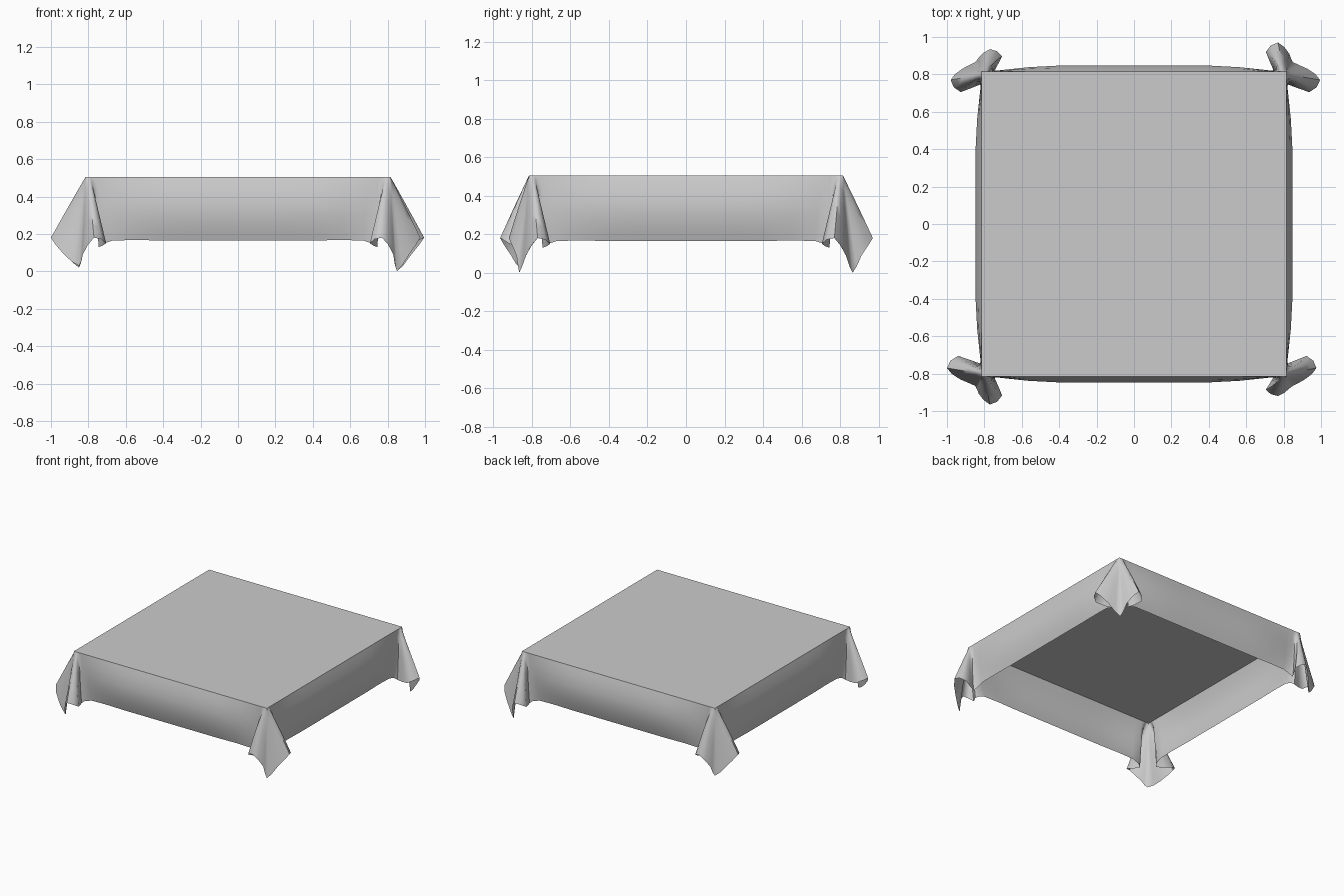
import bpy, bmesh, math
from mathutils import Vector

if "Cube" in bpy.data.objects:
    bpy.data.objects.remove(bpy.data.objects["Cube"], do_unlink=True)

TOP, HALF, HEM = 0.505, 0.815, 0.165

# Half of a corner fold: hem x, y, z and where that point sits along the table edge
FOLD = [(0.81, 0.67, HEM, 0.70), (0.825, 0.745, 0.13, 0.77),
        (0.94, 0.705, 0.15, 0.79), (1.0, 0.77, 0.18, 0.80),
        (0.93, 0.83, 0.09, 0.81)]
# Signs, reach of the two lobes, lowest point of each corner
CORNERS = [(1, 1, 0.995, 0.97, 0.0), (-1, 1, 0.98, 0.935, 0.02),
           (-1, -1, 1.0, 0.965, 0.03), (1, -1, 0.975, 0.92, 0.0)]


def corner(sx, sy, reach_x, reach_y, low):
    """Pairs of (edge point, hem point) around one corner, counter-clockwise."""
    def lobe(reach, swap):
        pts = []
        for a, b, z, e in FOLD:
            if a > HALF:
                a = HALF + (a - HALF) * (reach - HALF) / (1 - HALF)
            top, hem = (HALF, e), (a, b)
            if swap:
                top, hem = top[::-1], hem[::-1]
            pts.append((Vector((*top, TOP)), Vector((*hem, z))))
        return pts
    middle = [(Vector((HALF, HALF, TOP)), Vector((0.85, 0.865, low)))]
    pts = lobe(reach_x, False) + middle + lobe(reach_y, True)[::-1]
    if sx * sy < 0:
        pts.reverse()
    flip = Vector((sx, sy, 1))
    return [(t * flip, h * flip) for t, h in pts]


def side(start, end, steps=5):
    """Evenly spaced pairs along a straight side between two folds."""
    return [tuple(a.lerp(b, i / steps) for a, b in zip(start, end))
            for i in range(1, steps)]


def smooth_ring(points, cuts=2):
    """Closed curve through the points."""
    n, out = len(points), []
    for i in range(n):
        p0, p1, p2, p3 = (points[(i + k) % n] for k in (-1, 0, 1, 2))
        for c in range(cuts):
            t = c / cuts
            out.append(0.5 * (2 * p1 + (p2 - p0) * t
                              + (2 * p0 - 5 * p1 + 4 * p2 - p3) * t * t
                              + (3 * p1 - p0 - 3 * p2 + p3) * t ** 3))
    return out


# Outline of the cloth at the table edge and at the hem
pairs = []
folds = [corner(*c) for c in CORNERS]
for i, fold in enumerate(folds):
    pairs += fold + side(fold[-1], folds[(i + 1) % 4][0])
edge = smooth_ring([p[0] for p in pairs])
hem = smooth_ring([p[1] for p in pairs])

# Hanging skirt with gently bulging sides
bm = bmesh.new()
rings = []
for t in (0, 0.06, 0.2, 0.4, 0.6, 0.8, 0.92, 1):
    ring = []
    for a, b in zip(edge, hem):
        p = a.lerp(b, t)
        flat = max(0.0, min(1.0, (0.78 - min(abs(b.x), abs(b.y))) / 0.3))
        bulge = 0.035 * flat * math.sin(math.pi * t)
        if abs(a.x) > abs(a.y):
            p.x += math.copysign(bulge, a.x)
        else:
            p.y += math.copysign(bulge, a.y)
        ring.append(bm.verts.new(p))
    rings.append(ring)
n = len(edge)
for upper, lower in zip(rings, rings[1:]):
    for i in range(n):
        j = (i + 1) % n
        bm.faces.new((upper[i], lower[i], lower[j], upper[j]))

# Flat top
bm.faces.new(rings[0])
bmesh.ops.remove_doubles(bm, verts=bm.verts, dist=0.0005)
for f in bm.faces:
    f.smooth = True

mesh = bpy.data.meshes.new("tablecloth")
bm.to_mesh(mesh)
bm.free()
cloth = bpy.data.objects.new("tablecloth", mesh)
bpy.context.collection.objects.link(cloth)

# Plain grey cloth
mat = bpy.data.materials.new("grey_cloth")
mat.use_nodes = True
grey = (0.6, 0.6, 0.6, 1)
mat.diffuse_color = grey
mat.node_tree.nodes["Principled BSDF"].inputs["Base Color"].default_value = grey
mesh.materials.append(mat)

bpy.context.view_layer.objects.active = cloth
cloth.select_set(True)
bpy.ops.object.shade_smooth_by_angle(angle=math.radians(60))
